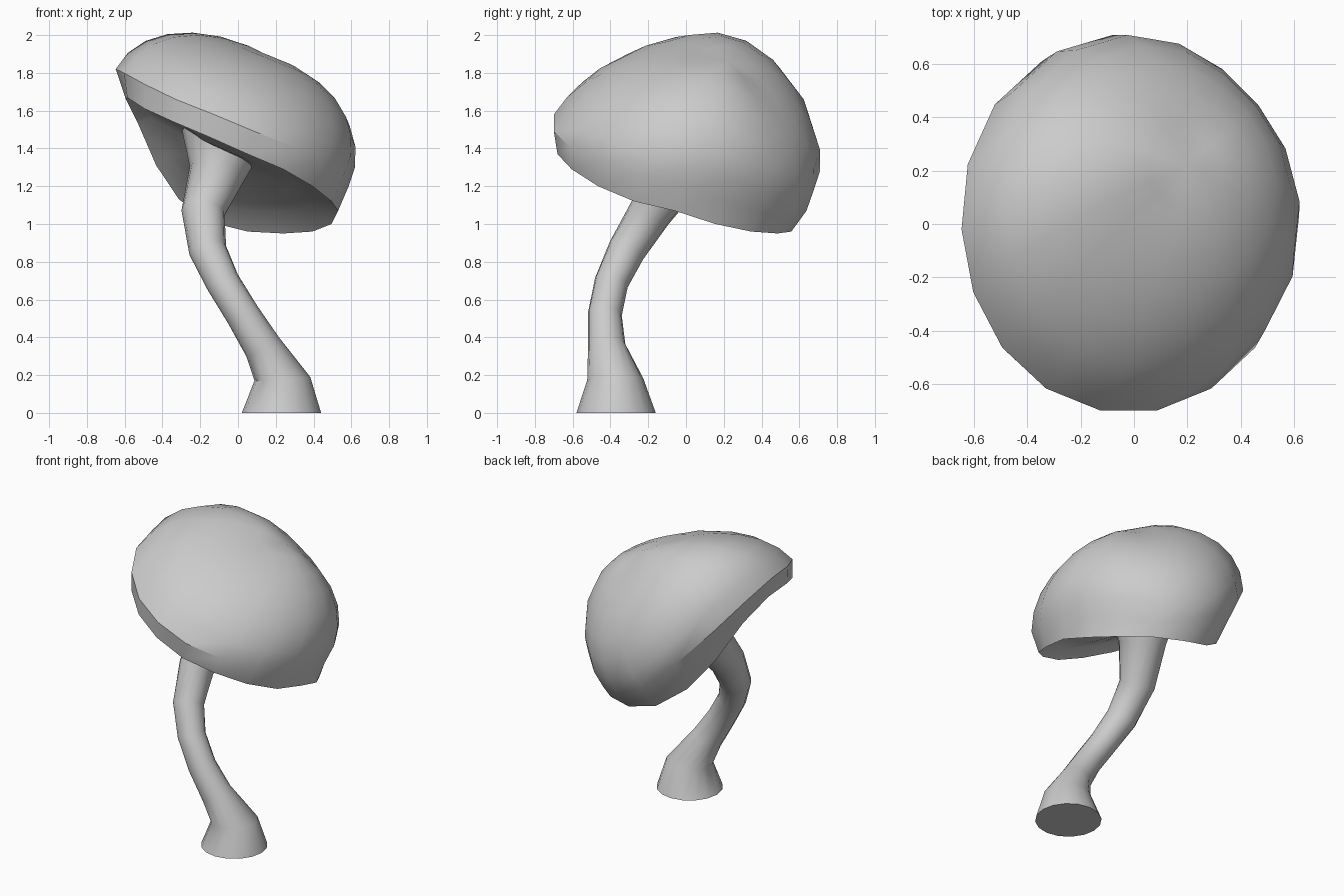
import bpy, bmesh
from math import sin, cos, pi, radians
from mathutils import Vector

if "Cube" in bpy.data.objects:
    bpy.data.objects.remove(bpy.data.objects["Cube"])


def loft(name, rings, angle, tip_start=None, tip_end=None):
    """Skin a list of closed rings; cap the ends with a face or a tip point."""
    bm = bmesh.new()
    loops = [[bm.verts.new(p) for p in ring] for ring in rings]
    n = len(loops[0])
    for a, b in zip(loops, loops[1:]):
        for i in range(n):
            j = (i + 1) % n
            bm.faces.new((a[i], a[j], b[j], b[i]))
    for loop, tip in ((loops[0], tip_start), (loops[-1], tip_end)):
        if tip is None:
            bm.faces.new(loop)
        else:
            t = bm.verts.new(tip)
            for i in range(n):
                bm.faces.new((loop[i], loop[(i + 1) % n], t))
    bmesh.ops.recalc_face_normals(bm, faces=bm.faces)
    mesh = bpy.data.meshes.new(name)
    bm.to_mesh(mesh)
    bm.free()
    ob = bpy.data.objects.new(name, mesh)
    bpy.context.collection.objects.link(ob)
    bpy.ops.object.select_all(action='DESELECT')
    ob.select_set(True)
    bpy.context.view_layer.objects.active = ob
    bpy.ops.object.shade_smooth_by_angle(angle=radians(angle))
    return ob


# Stem: bent, flared tube (x, y, z, radius)
path = [(0.23, -0.37, 0.0, 0.21), (0.235, -0.375, 0.18, 0.148),
        (0.13, -0.42, 0.35, 0.10), (0.025, -0.43, 0.52, 0.09),
        (-0.08, -0.395, 0.69, 0.09), (-0.16, -0.315, 0.86, 0.10),
        (-0.185, -0.19, 1.06, 0.115), (-0.11, -0.05, 1.27, 0.15),
        (-0.07, 0.0, 1.50, 0.24)]
pts = [Vector(p[:3]) for p in path]
rings = []
for k, p in enumerate(pts):
    t = pts[min(k + 1, len(pts) - 1)] - pts[max(k - 1, 0)]
    if k == 0:
        t = Vector((0, 0, 1))
    elif k == 1:
        t = Vector((-0.02, -0.01, 0.3))
    q = Vector((0, 0, 1)).rotation_difference(t.normalized())
    r = path[k][3]
    rings.append([p + q @ Vector((r * cos(2 * pi * i / 16), r * sin(2 * pi * i / 16), 0))
                  for i in range(16)])
loft("stem", rings, 40)

# Cap: leaning dome over a wavy rim; heights of the rim every 20 degrees
lip_z = [1.07, 1.00, 0.96, 0.95, 0.96, 1.01, 1.13, 1.31, 1.53,
         1.66, 1.67, 1.61, 1.54, 1.46, 1.37, 1.29, 1.20, 1.12]
crease_z = [1.20, 1.13, 1.07, 1.03, 1.07, 1.18, 1.38, 1.59, 1.75,
            1.82, 1.80, 1.74, 1.66, 1.58, 1.49, 1.41, 1.33, 1.26]
centre = Vector((-0.02, -0.02, 1.44))
lean = Vector((0.22, 0.24, 0.43))
hub = Vector((-0.05, -0.06, 1.37))


def oval(x, y, rx, ry, heights, bulges):
    """Oval ring; bulges are (direction in degrees, relative amount)."""
    ring = []
    for i, z in enumerate(heights):
        a = 2 * pi * i / len(heights)
        f = 1 + sum(amt * max(0, cos(a - radians(d))) ** 4 for d, amt in bulges)
        ring.append(Vector((x + f * rx * cos(a), y + f * ry * sin(a), z)))
    return ring


lip = oval(-0.05, -0.06, 0.58, 0.63, lip_z, [(145, -0.14)])
crease = oval(centre.x, centre.y, 0.62, 0.69, crease_z, [(45, -0.09), (132, 0.06)])

# Underside with a groove inside the lip, then rim band, then dome
cap = [[hub.lerp(p, s) + Vector((0, 0, lift)) for p in lip]
       for s, lift in ((0.3, 0.0), (0.6, 0.03), (0.85, 0.05), (1.0, 0.0))]
for k in range(7):
    e = k / 7 * pi / 2
    cap.append([centre + (m - centre) * cos(e) + lean * sin(e) for m in crease])
loft("cap", cap, 35, hub, centre + lean)
